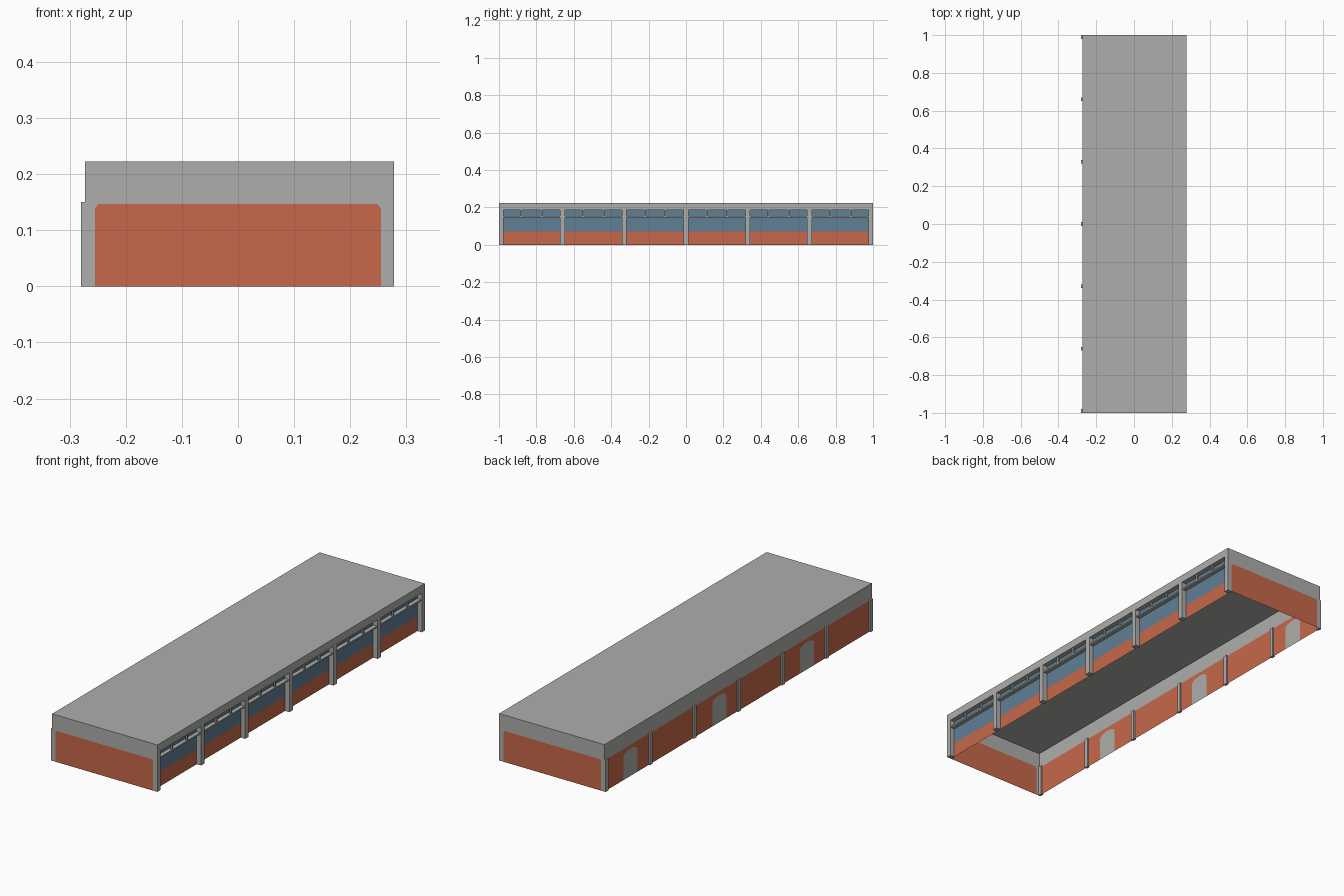
import bpy, bmesh, math

if "Cube" in bpy.data.objects:
    bpy.data.objects.remove(bpy.data.objects["Cube"])

def mat(name, c):
    m = bpy.data.materials.new(name)
    m.diffuse_color = (*c, 1)
    m.use_nodes = True
    m.node_tree.nodes["Principled BSDF"].inputs["Base Color"].default_value = m.diffuse_color
    return m

GREY = mat("concrete grey", (0.42, 0.42, 0.41))
BRICK = mat("brick orange", (0.57, 0.14, 0.068))
GLASS = mat("window blue", (0.115, 0.21, 0.30))
MATS = [GREY, BRICK, GLASS]

X0, X1, XR, H = -0.273, 0.278, 0.255, 0.222   # left wall, right fascia, recessed wall, height
SILL, LINTEL, BAND = 0.07, 0.185, 0.147
POSTS = [-0.99 + 0.33 * i for i in range(7)]

def sheet(name, polys):
    """Object made of flat polygons: (material index, list of points)."""
    bm = bmesh.new()
    for mi, pts in polys:
        bm.faces.new([bm.verts.new(p) for p in pts]).material_index = mi
    bmesh.ops.remove_doubles(bm, verts=bm.verts, dist=1e-5)
    me = bpy.data.meshes.new(name)
    bm.to_mesh(me)
    bm.free()
    for m in MATS:
        me.materials.append(m)
    ob = bpy.data.objects.new(name, me)
    bpy.context.collection.objects.link(ob)
    return ob

def boxes(name, items):
    """Grey boxes given as (x0, x1, y0, y1, z0, z1)."""
    polys = []
    for a, b, c, d, e, f in items:
        polys += [(0, [(a, c, e), (a, d, e), (b, d, e), (b, c, e)]),
                  (0, [(a, c, f), (b, c, f), (b, d, f), (a, d, f)]),
                  (0, [(a, c, e), (b, c, e), (b, c, f), (a, c, f)]),
                  (0, [(b, d, e), (a, d, e), (a, d, f), (b, d, f)]),
                  (0, [(a, d, e), (a, c, e), (a, c, f), (a, d, f)]),
                  (0, [(b, c, e), (b, d, e), (b, d, f), (b, c, f)])]
    return sheet(name, polys)

# Roof sheet, right fascia and its soffit (the building is an open-bottomed shell)
sheet("roof", [(0, [(X0, -1, H), (X1, -1, H), (X1, 1, H), (X0, 1, H)]),
               (0, [(X1, -1, LINTEL), (X1, 1, LINTEL), (X1, 1, H), (X1, -1, H)]),
               (0, [(XR, -1, LINTEL), (XR, 1, LINTEL), (X1, 1, LINTEL), (X1, -1, LINTEL)])])

# End walls: brick panel in a concrete surround
panel = [(-.255, 0), (-.255, .139), (-.248, BAND), (.248, BAND), (.255, .139), (.255, 0)]
frame = [(X1, 0), (X1, H), (X0, H), (X0, 0)] + panel
for name, y in (("front_end_wall", -1), ("back_end_wall", 1)):
    polys = []
    for mi, outline in ((1, panel[::-1]), (0, frame)):
        pts = [(x, y, z) for x, z in outline]
        polys.append((mi, pts if y < 0 else pts[::-1]))
    sheet(name, polys)

# Left wall: brick with three arched doors below a concrete band
def door_outline(yc, w=0.052, spring=0.108, rise=0.022):
    arch = [(yc - w * math.cos(math.pi * i / 6), spring + rise * math.sin(math.pi * i / 6))
            for i in range(7)]
    return [(yc - w, 0)] + arch + [(yc + w, 0)]

doors = [door_outline(y) for y in (-.515, .14, .805)]
brick = [(-1, 0)] + [p for d in doors for p in d] + [(1, 0), (1, BAND), (-1, BAND)]
at_left = lambda o: [(X0, y, z) for y, z in o]
sheet("left_wall", [(1, at_left(brick[::-1])),
                    (0, at_left([(-1, H), (1, H), (1, BAND), (-1, BAND)]))]
      + [(0, at_left(d)) for d in doors])

# Recessed right wall: brick base with a window strip above
sheet("right_wall", [(mi, [(XR, -1, a), (XR, 1, a), (XR, 1, b), (XR, -1, b)])
                     for mi, a, b in ((1, 0, SILL), (2, SILL, LINTEL))])

# Left pilasters and right columns
boxes("left_pilasters", [(-.28, -.267, y - .01, y + .01, 0, .15) for y in POSTS])
boxes("right_columns", [(.252, X1, max(y - .013, -1), min(y + .013, 1), 0, LINTEL) for y in POSTS])

# Sunshade rail in each bay with two hangers
rails, hangers = [], []
for a, b in zip(POSTS, POSTS[1:]):
    rails.append((XR, X1 - .004, a + .013, b - .013, .147, .154))
    for t in (1 / 3, 2 / 3):
        y = a + (b - a) * t
        hangers.append((.266, X1 - .004, y - .004, y + .004, .154, LINTEL))
boxes("sunshade_rails", rails)
boxes("sunshade_hangers", hangers)
